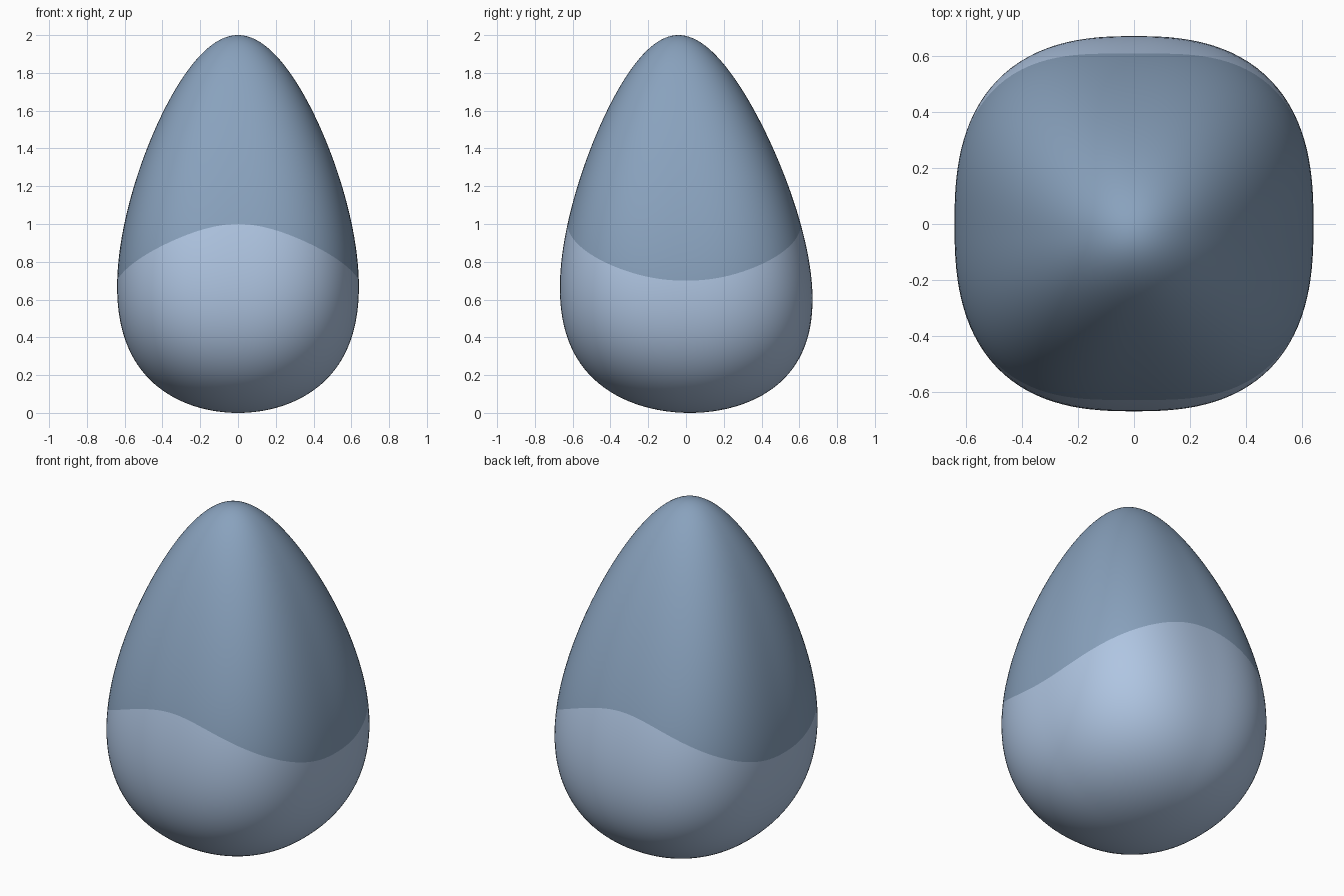
import bpy, bmesh, math

if "Cube" in bpy.data.objects:
    bpy.data.objects.remove(bpy.data.objects["Cube"])

COLS, LOW, HIGH = 128, 36, 48


def make_material(name, rgb):
    m = bpy.data.materials.new(name)
    m.diffuse_color = (*rgb, 1.0)
    m.use_nodes = True
    m.node_tree.nodes["Principled BSDF"].inputs["Base Color"].default_value = m.diffuse_color
    return m


# Egg profile: half width in x at height z
def half_width(z):
    u = z - 1
    g = 0.602 - 0.21 * u + 0.055 * u * u - 0.02 * u ** 3
    return math.sqrt(max(z * (2 - z), 0)) * g


# Rounded-square cross-section, slightly leaning towards the front
def surface(angle, z):
    c, s = math.cos(angle), math.sin(angle)
    n = 2.05 + 0.6 * z * (2 - z)
    r = half_width(z) / (abs(c) ** n + abs(s) ** n) ** (1 / n)
    return (r * c, r * s * (1.08 - 0.055 * z) + 0.02 - 0.03 * z, z)


# Wavy colour line: high at front and back, low at the sides
def colour_line(angle):
    return 0.7 + 0.3 * abs(math.sin(angle)) ** 2.2


bm = bmesh.new()
bottom = bm.verts.new(surface(0, 0))
top = bm.verts.new(surface(0, 2))
columns = []
for i in range(COLS):
    a = 2 * math.pi * i / COLS
    split = math.acos(1 - colour_line(a))
    ts = [split * k / LOW for k in range(1, LOW + 1)]
    ts += [split + (math.pi - split) * k / HIGH for k in range(1, HIGH)]
    columns.append([bm.verts.new(surface(a, 1 - math.cos(t))) for t in ts])

# Skin: pale lower cup, darker upper cap
for i in range(COLS):
    p, q = columns[i], columns[(i + 1) % COLS]
    bm.faces.new((bottom, q[0], p[0]))
    for k in range(len(p) - 1):
        f = bm.faces.new((p[k], q[k], q[k + 1], p[k + 1]))
        f.material_index = 0 if k < LOW - 1 else 1
    bm.faces.new((p[-1], q[-1], top)).material_index = 1
for f in bm.faces:
    f.smooth = True
bm.normal_update()

mesh = bpy.data.meshes.new("egg_body")
bm.to_mesh(mesh)
bm.free()
mesh.materials.append(make_material("pale blue", (0.43, 0.56, 0.76)))
mesh.materials.append(make_material("slate blue", (0.25, 0.36, 0.51)))
egg = bpy.data.objects.new("egg_body", mesh)
bpy.context.collection.objects.link(egg)
